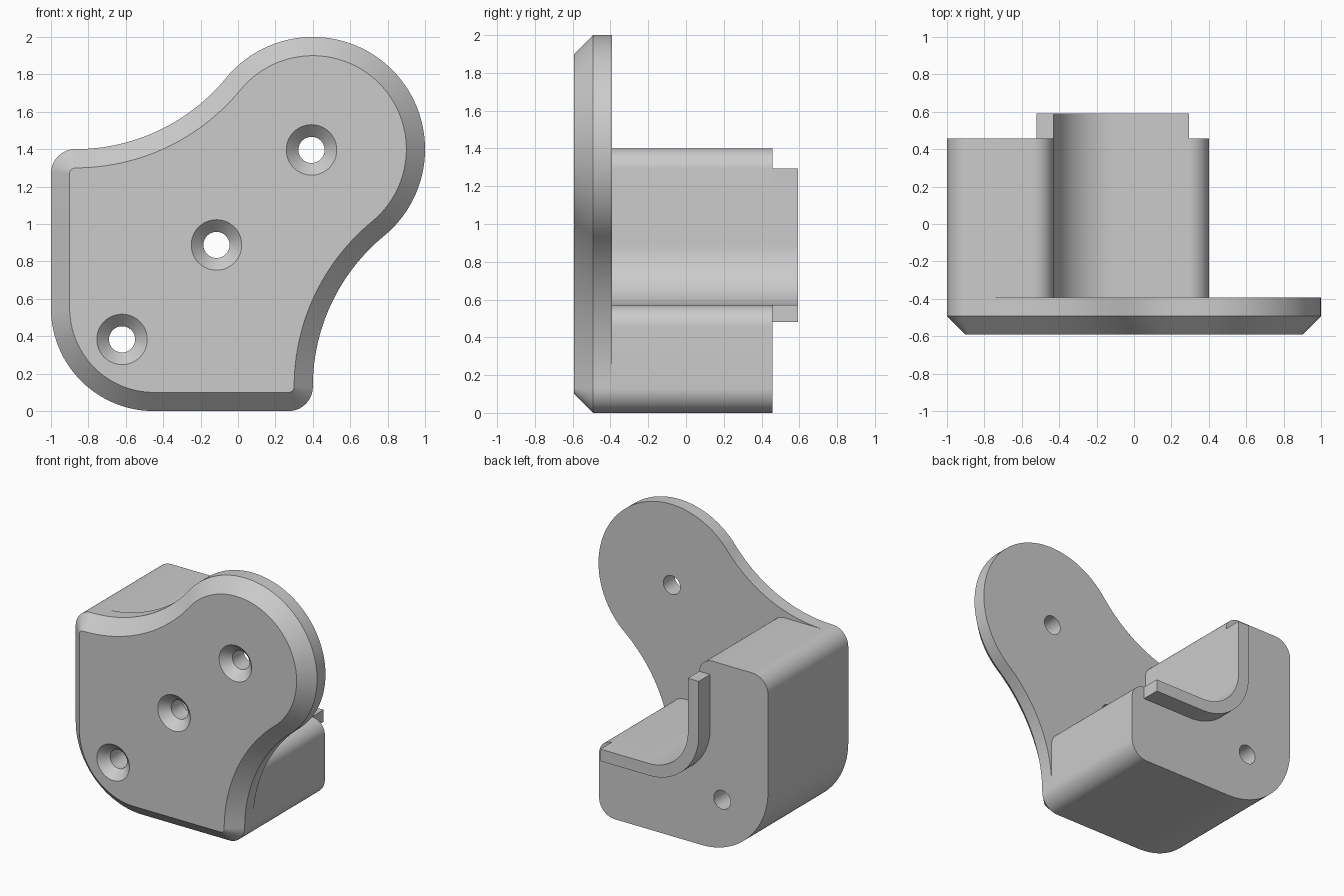
import bpy, bmesh
from math import atan2, cos, sin, radians, degrees, hypot

cube = bpy.data.objects.get("Cube")
if cube:
    bpy.data.objects.remove(cube, do_unlink=True)

grey = bpy.data.materials.new("plain grey")
grey.use_nodes = True
colour = (0.6, 0.6, 0.6, 1)
grey.diffuse_color = colour
grey.node_tree.nodes["Principled BSDF"].inputs["Base Color"].default_value = colour

# Depths along y
FRONT, CHAMFER, PLATE_BACK, BODY_BACK, LIP_BACK = -0.592, 0.1, -0.393, 0.457, 0.592


def arc(cx, cz, r, start, end, steps=20):
    angles = [radians(start + (end - start) * i / steps) for i in range(steps + 1)]
    return [(cx + r * cos(a), cz + r * sin(a)) for a in angles]


def mirrored(half):
    """Close a half outline by mirroring it across the diagonal z = x + 1."""
    loop = []
    for p in half + [(z - 1, x + 1) for x, z in reversed(half)]:
        if not loop or hypot(p[0] - loop[-1][0], p[1] - loop[-1][1]) > 1e-4:
            loop.append(p)
    if hypot(loop[0][0] - loop[-1][0], loop[0][1] - loop[-1][1]) < 1e-4:
        loop.pop()
    return loop


def loft(name, sections):
    """Skin a stack of (outline, y) sections and cap both ends."""
    bm = bmesh.new()
    rings = [[bm.verts.new((x, y, z)) for x, z in pts] for pts, y in sections]
    for a, b in zip(rings, rings[1:]):
        for i in range(len(a)):
            j = (i + 1) % len(a)
            bm.faces.new((a[i], a[j], b[j], b[i]))
    bm.faces.new(rings[0])
    bm.faces.new(rings[-1])
    bmesh.ops.recalc_face_normals(bm, faces=bm.faces)
    mesh = bpy.data.meshes.new(name)
    bm.to_mesh(mesh)
    bm.free()
    mesh.materials.append(grey)
    obj = bpy.data.objects.new(name, mesh)
    bpy.context.collection.objects.link(obj)
    return obj


def outer_corner(inset):
    """Large rounded lower corner and small upper corner, shared by plate and body."""
    return (arc(-0.45, 0.55, 0.55 - inset, 225, 180)
            + arc(-0.87, 1.27, 0.13 - inset, 180, 90))


def plate_outline(inset):
    reach, lobe = 1.27, 0.6
    waist = (reach ** 2 - lobe ** 2) / (2 * lobe)
    meet = degrees(atan2(-waist, reach))
    return mirrored(outer_corner(inset)
                    + arc(-0.87, 1.4 + waist, waist + inset, -90, meet, 32)
                    + arc(0.4, 1.4, lobe - inset, meet + 180, 45, 40))


# Face plate with chamfered front rim
plate = loft("face_plate", [(plate_outline(CHAMFER), FRONT),
                            (plate_outline(0), FRONT + CHAMFER),
                            (plate_outline(0), PLATE_BACK)])

# L-shaped body behind the plate
body_loop = mirrored(outer_corner(0) + arc(-0.54, 1.29, 0.11, 90, 0)
                     + arc(-0.11, 0.89, 0.32, 180, 225))
body = loft("corner_body", [(body_loop, PLATE_BACK), (body_loop, BODY_BACK)])

# Thin raised lip along the inner corner
lip_loop = mirrored(arc(-0.11, 0.89, 0.41, 225, 180) + [(-0.52, 1.295), (-0.43, 1.295)]
                    + arc(-0.11, 0.89, 0.32, 180, 225))
lip = loft("inner_lip", [(lip_loop, BODY_BACK), (lip_loop, LIP_BACK)])

# Countersunk screw holes along the diagonal
for x in (-0.62, -0.115, 0.393):
    sections = [(arc(x, x + 1.003, r, 0, 360, 48)[:-1], y)
                for r, y in ((0.145, FRONT - 0.01), (0.07, FRONT + 0.065), (0.07, 0.7))]
    cutter = loft("hole_cutter", sections)
    cutter.hide_render = True
    for target in (plate, body):
        mod = target.modifiers.new("hole", "BOOLEAN")
        mod.operation, mod.solver, mod.object = "DIFFERENCE", "EXACT", cutter
        bpy.context.view_layer.objects.active = target
        bpy.ops.object.modifier_apply(modifier=mod.name)
    bpy.data.objects.remove(cutter, do_unlink=True)

# Smooth the curved walls, keep edges sharp
bpy.ops.object.select_all(action="DESELECT")
for obj in (plate, body, lip):
    obj.select_set(True)
bpy.context.view_layer.objects.active = plate
bpy.ops.object.shade_smooth_by_angle(angle=radians(30))
